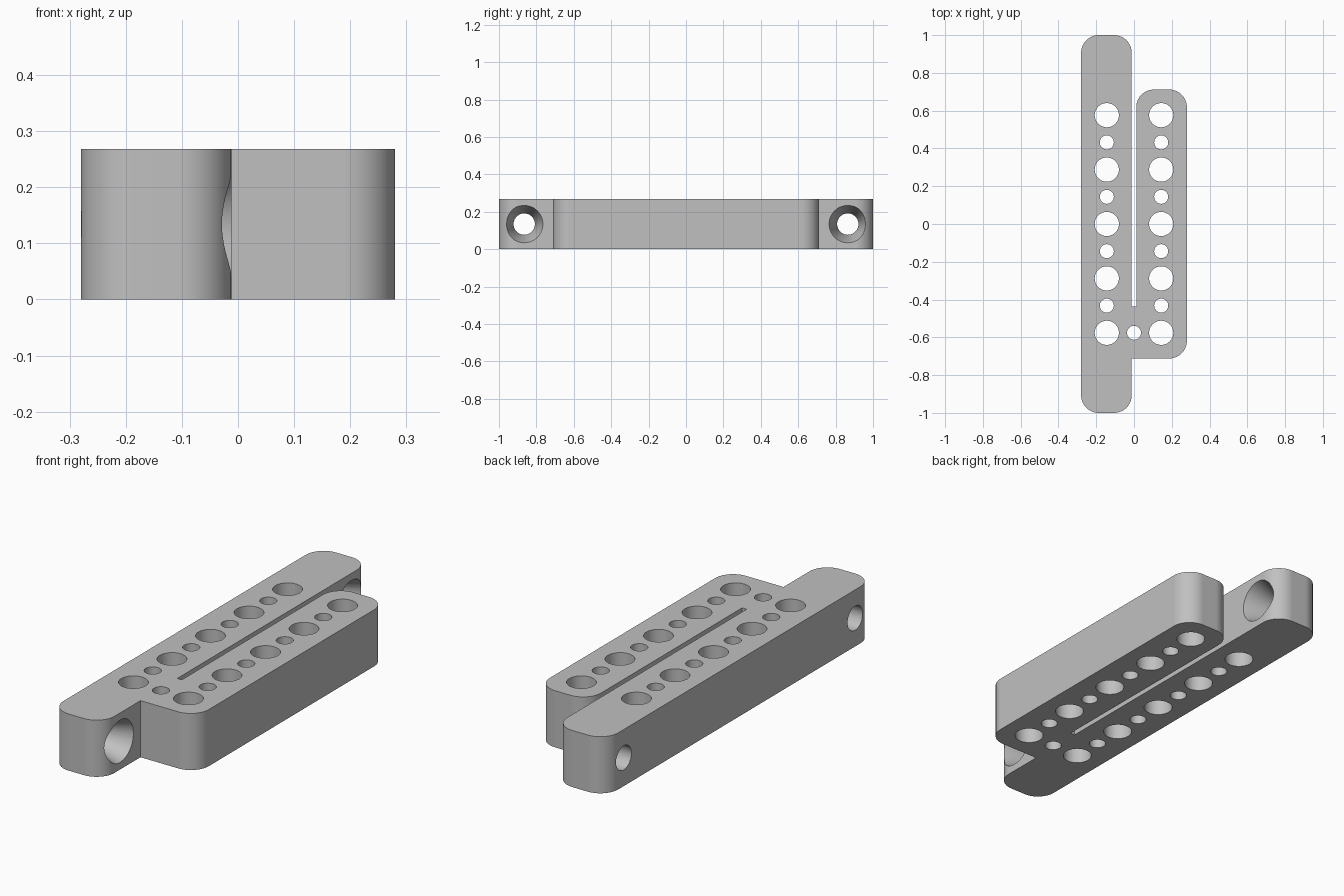
import bpy, bmesh, math
from mathutils import Vector, Matrix

cube = bpy.data.objects.get("Cube")
if cube:
    bpy.data.objects.remove(cube, do_unlink=True)

HEIGHT = 0.268
HALF_W, HALF_L = 0.28, 1.0      # overall half width and length
SHORT_L = 0.712                 # half length of the short bar
GAP = 0.012                     # half width of the slot
SLOT_END = -0.437
R = 0.094                       # corner radius
STEP = 0.288                    # spacing of the large holes
SCREW_Y = 0.865

grey = bpy.data.materials.new("plain grey")
grey.use_nodes = True
colour = (0.53, 0.53, 0.53, 1)
grey.diffuse_color = colour
grey.node_tree.nodes["Principled BSDF"].inputs["Base Color"].default_value = colour


def make_object(name, bm):
    bmesh.ops.recalc_face_normals(bm, faces=bm.faces)
    mesh = bpy.data.meshes.new(name)
    bm.to_mesh(mesh)
    bm.free()
    mesh.materials.append(grey)
    obj = bpy.data.objects.new(name, mesh)
    bpy.context.collection.objects.link(obj)
    return obj


def rounded_outline(corners, steps=14):
    """Replace each right-angled corner (x, y, radius) with an arc."""
    points = []
    for i, (x, y, r) in enumerate(corners):
        p = Vector((x, y, 0))
        if not r:
            points.append(p)
            continue
        before = Vector((*corners[i - 1][:2], 0))
        after = Vector((*corners[(i + 1) % len(corners)][:2], 0))
        d1, d2 = (p - before).normalized(), (after - p).normalized()
        centre = p + r * (d2 - d1)
        for k in range(steps + 1):
            t = math.pi / 2 * k / steps
            points.append(centre + r * (d1 * math.sin(t) - d2 * math.cos(t)))
    return points


# Long and short bars joined by a bridge at the front
corners = [
    (-HALF_W, -HALF_L, R), (-GAP, -HALF_L, R), (-GAP, -SHORT_L, 0),
    (HALF_W, -SHORT_L, R), (HALF_W, SHORT_L, R), (GAP, SHORT_L, R),
    (GAP, SLOT_END, 0), (-GAP, SLOT_END, 0), (-GAP, HALF_L, R), (-HALF_W, HALF_L, R),
]
bm = bmesh.new()
base = bm.faces.new([bm.verts.new(p) for p in rounded_outline(corners)])
top = bmesh.ops.extrude_face_region(bm, geom=[base])["geom"]
bmesh.ops.translate(bm, vec=(0, 0, HEIGHT),
                    verts=[v for v in top if isinstance(v, bmesh.types.BMVert)])
body = make_object("twin_bar_bracket", bm)

# Vertical holes: alternating large and small in two rows, one in the bridge
bm = bmesh.new()


def drill(x, y, radius):
    bmesh.ops.create_cone(bm, cap_ends=True, segments=48, radius1=radius, radius2=radius,
                          depth=1, matrix=Matrix.Translation((x, y, HEIGHT / 2)))


for x in (-STEP / 2, STEP / 2):
    for i in range(-4, 5):
        drill(x, i * STEP / 2, 0.037 if i % 2 else 0.064)
drill(0, -2 * STEP, 0.037)


# Sideways screw holes: a revolved bore that flares to a deep countersink
SEGS = 48
profile = [(-0.4, 0.057), (-GAP - 0.13, 0.057), (-GAP, 0.1), (GAP, 0.108)]
for y in (-SCREW_Y, SCREW_Y):
    rings = []
    for x, r in profile:
        rings.append([bm.verts.new((x, y + r * math.cos(a), HEIGHT / 2 + r * math.sin(a)))
                      for a in (2 * math.pi * k / SEGS for k in range(SEGS))])
    for a, b in zip(rings, rings[1:]):
        for k in range(SEGS):
            n = (k + 1) % SEGS
            bm.faces.new((a[k], a[n], b[n], b[k]))
    bm.faces.new(rings[0])
    bm.faces.new(rings[-1])
cutter = make_object("hole_cutter", bm)
cutter.hide_render = True

# Cut the holes, then discard the cutter
bpy.ops.object.select_all(action='DESELECT')
body.select_set(True)
bpy.context.view_layer.objects.active = body
cut = body.modifiers.new("holes", 'BOOLEAN')
cut.operation = 'DIFFERENCE'
cut.solver = 'EXACT'
cut.object = cutter
bpy.ops.object.modifier_apply(modifier=cut.name)
bpy.data.objects.remove(cutter, do_unlink=True)

# Smooth curved walls, flat faces kept flat
bpy.ops.object.shade_smooth_by_angle(angle=math.radians(20))
weighted = body.modifiers.new("flat faces", 'WEIGHTED_NORMAL')
weighted.keep_sharp = True
